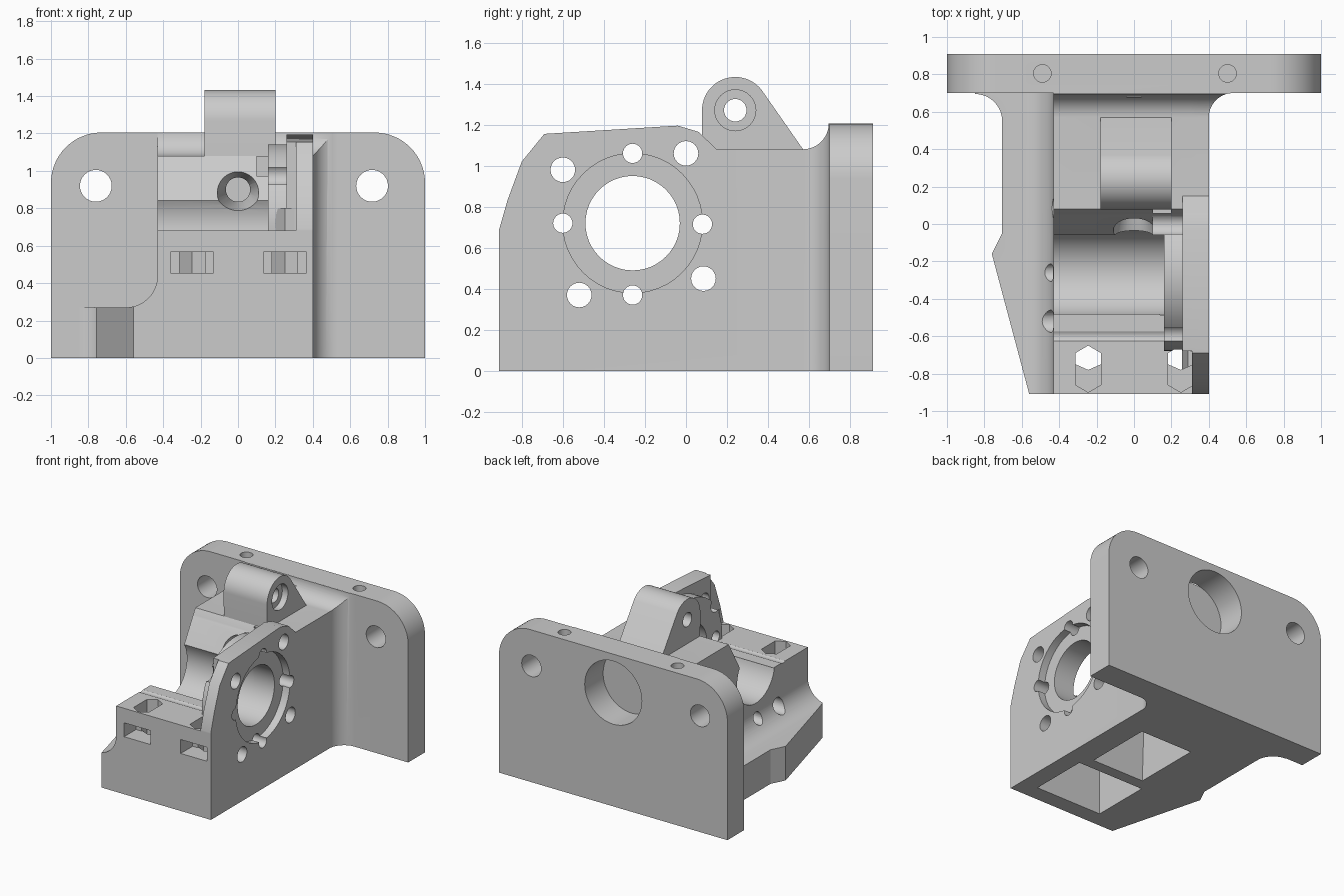
import bpy, bmesh, math

old = bpy.data.objects.get("Cube")
if old:
    bpy.data.objects.remove(old, do_unlink=True)

grey = bpy.data.materials.new("plain grey")
grey.use_nodes = True
tone = (0.6, 0.6, 0.6, 1)
grey.diffuse_color = tone
grey.node_tree.nodes["Principled BSDF"].inputs["Base Color"].default_value = tone


def place(axis, u, v, w):
    return {"x": (w, u, v), "y": (u, w, v), "z": (u, v, w)}[axis]


def arc(cu, cv, r, start, end, steps=16):
    angles = [math.radians(start + (end - start) * i / steps) for i in range(steps + 1)]
    return [(cu + r * math.cos(a), cv + r * math.sin(a)) for a in angles]


def circle(cu, cv, r, sides=48):
    return arc(cu, cv, r, 0, 360, sides)[:-1]


def rect(u0, u1, v0, v1):
    return [(u0, v0), (u1, v0), (u1, v1), (u0, v1)]


def loft(name, axis, first, w0, second, w1):
    """Solid between two matching outlines lying across an axis."""
    bm = bmesh.new()
    a = [bm.verts.new(place(axis, u, v, w0)) for u, v in first]
    b = [bm.verts.new(place(axis, u, v, w1)) for u, v in second]
    bm.faces.new(a)
    bm.faces.new(b[::-1])
    for i in range(len(a)):
        j = (i + 1) % len(a)
        bm.faces.new((a[i], b[i], b[j], a[j]))
    bmesh.ops.recalc_face_normals(bm, faces=bm.faces)
    mesh = bpy.data.meshes.new(name)
    bm.to_mesh(mesh)
    bm.free()
    mesh.materials.append(grey)
    obj = bpy.data.objects.new(name, mesh)
    bpy.context.collection.objects.link(obj)
    return obj


def prism(name, axis, outline, w0, w1):
    return loft(name, axis, outline, w0, outline, w1)


def combine(target, tool, operation):
    mod = target.modifiers.new(operation, "BOOLEAN")
    mod.operation, mod.solver, mod.object = operation, "EXACT", tool
    bpy.context.view_layer.update()
    result = bpy.data.meshes.new_from_object(
        target.evaluated_get(bpy.context.evaluated_depsgraph_get()))
    target.modifiers.clear()
    target.data = result
    bpy.data.objects.remove(tool, do_unlink=True)


# Main block with bearing trough, sloped nose and fillet up to the plate
HUB = (-0.26, 0.72)
profile = ([(-0.91, 0), (0.8, 0), (0.8, 1.2)] + arc(0.57, 1.205, 0.125, 0, -90)
           + [(0.08, 1.08)] + arc(*HUB, 0.235, 31, -170, 32) + [(-0.48, 0.68), (-0.91, 0.68)])
bracket = prism("motor_bracket", "x", profile, -0.43, 0.4)

# Mounting plate with rounded upper corners
plate = prism("mounting_plate", "y",
              [(-1, 0), (1, 0)] + arc(0.73, 0.935, 0.27, 0, 90)
              + arc(-0.73, 0.935, 0.27, 90, 180), 0.7, 0.91)

# Fillet joining the block's left side to the plate
side_fillet = prism("side_fillet", "z", [(0.3, 0.75), (0.3, 0.57)]
                    + arc(0.53, 0.57, 0.13, 180, 90) + [(0.53, 0.75)], 0, 1.25)
combine(side_fillet, prism("fillet_limit", "x", profile, 0.2, 0.7), "INTERSECT")

# Low foot on the right, blended into the block
foot = prism("foot", "z", [(-0.3, -0.91), (-0.56, -0.91), (-0.76, -0.16), (-0.705, -0.05)]
             + arc(-0.85, 0.55, 0.145, 0, 90) + [(-0.85, 0.75), (-0.3, 0.75)], 0, 0.6)
combine(foot, prism("foot_limit", "y", [(-0.95, -0.1), (-0.2, -0.1), (-0.2, 0.44)]
                    + arc(-0.6, 0.44, 0.17, 0, -90) + [(-0.95, 0.27)], -1, 1), "INTERSECT")

# Side wall, thinner at the front
wall = prism("side_wall", "x", [(-0.91, 0.1), (-0.91, 0.69), (-0.87, 0.83), (-0.8, 1.02),
                                (-0.69, 1.155), (-0.04, 1.195), (0.06, 1.165), (0.15, 1.08),
                                (0.15, 0.1)], 0.26, 0.4)
combine(wall, prism("thin_front", "z", rect(0.2, 0.31, -1, -0.68), 0.68, 1.3), "DIFFERENCE")

# Bearing boss and small nut block on the inside of the wall
boss = prism("bearing_boss", "x", circle(*HUB, 0.42), 0.16, 0.3)
nut_block = prism("nut_block", "x", rect(-0.06, 0.1, 0.97, 1.08), 0.1, 0.2)

# Hinge lug on top
lug = prism("hinge_lug", "x", [(0.08, 1.0), (0.57, 1.0), (0.57, 1.08)]
            + arc(0.24, 1.27, 0.162, 38, 180, 28), -0.18, 0.2)

for part in (plate, side_fillet, foot, wall, boss, nut_block, lug):
    combine(bracket, part, "UNION")

cutters = []


def cut(axis, outline, w0, w1, end=None):
    cutters.append(loft("cutter", axis, outline, w0, end or outline, w1))


# Bearing bore and ring recess in the outer wall
cut("x", circle(*HUB, 0.23), 0.14, 0.5)
cut("x", circle(*HUB, 0.34), 0.34, 0.5)
# Four small holes on the ring and four larger ones around it
for y, z in ((-0.26, 1.06), (-0.6, 0.72), (0.08, 0.715), (-0.26, 0.37)):
    cut("x", circle(y, z, 0.047, 24), -1, 1)
for y, z in ((0, 1.06), (-0.6, 0.98), (0.085, 0.45), (-0.52, 0.37)):
    cut("x", circle(y, z, 0.06, 24), -1, 1)
# Hinge pin hole and counterbore
cut("x", circle(0.24, 1.27, 0.055, 24), -0.5, 0.5)
cut("x", circle(0.24, 1.27, 0.1, 32), 0.15, 0.5)
# Plate screw holes and blind holes in its top edge
for x in (-0.76, 0.717):
    cut("y", circle(x, 0.92, 0.085, 32), 0.6, 1)
for x in (-0.49, 0.5):
    cut("z", circle(x, 0.805, 0.047, 24), 1.0, 1.3)
# Feed passage with a funnel mouth and a wide rear recess
cut("y", circle(0, 0.9, 0.065), -0.2, 0.8)
cut("y", circle(0, 0.9, 0.13), -0.1, 0.16, circle(0, 0.9, 0.06))
cut("y", circle(0, 0.9, 0.25), 0.68, 1)
# Nut traps: front windows and pointed slots from above
for x in (-0.245, 0.25):
    cut("y", rect(x - 0.115, x + 0.115, 0.455, 0.565), -1, -0.76)
    cut("z", [(x, -0.9), (x + 0.068, -0.86), (x + 0.068, -0.69), (x, -0.65),
              (x - 0.068, -0.69), (x - 0.068, -0.86)], 0.455, 0.8)
    cut("z", [(x, -0.78), (x + 0.068, -0.75), (x + 0.068, -0.69), (x, -0.65),
              (x - 0.068, -0.69), (x - 0.068, -0.75)], 0.2, 0.5)
# Tapered hollows underneath
cut("z", rect(-0.26, 0.2, -0.22, 0.38), -0.1, 0.43, rect(-0.26, 0.2, -0.2, 0.1))
cut("z", rect(-0.33, 0.24, -0.78, -0.28), -0.1, 0.4, rect(-0.33, 0.32, -0.78, -0.42))

for cutter in cutters:
    combine(bracket, cutter, "DIFFERENCE")

bpy.ops.object.select_all(action="DESELECT")
bracket.select_set(True)
bpy.context.view_layer.objects.active = bracket
bpy.ops.object.shade_smooth_by_angle(angle=math.radians(25))
